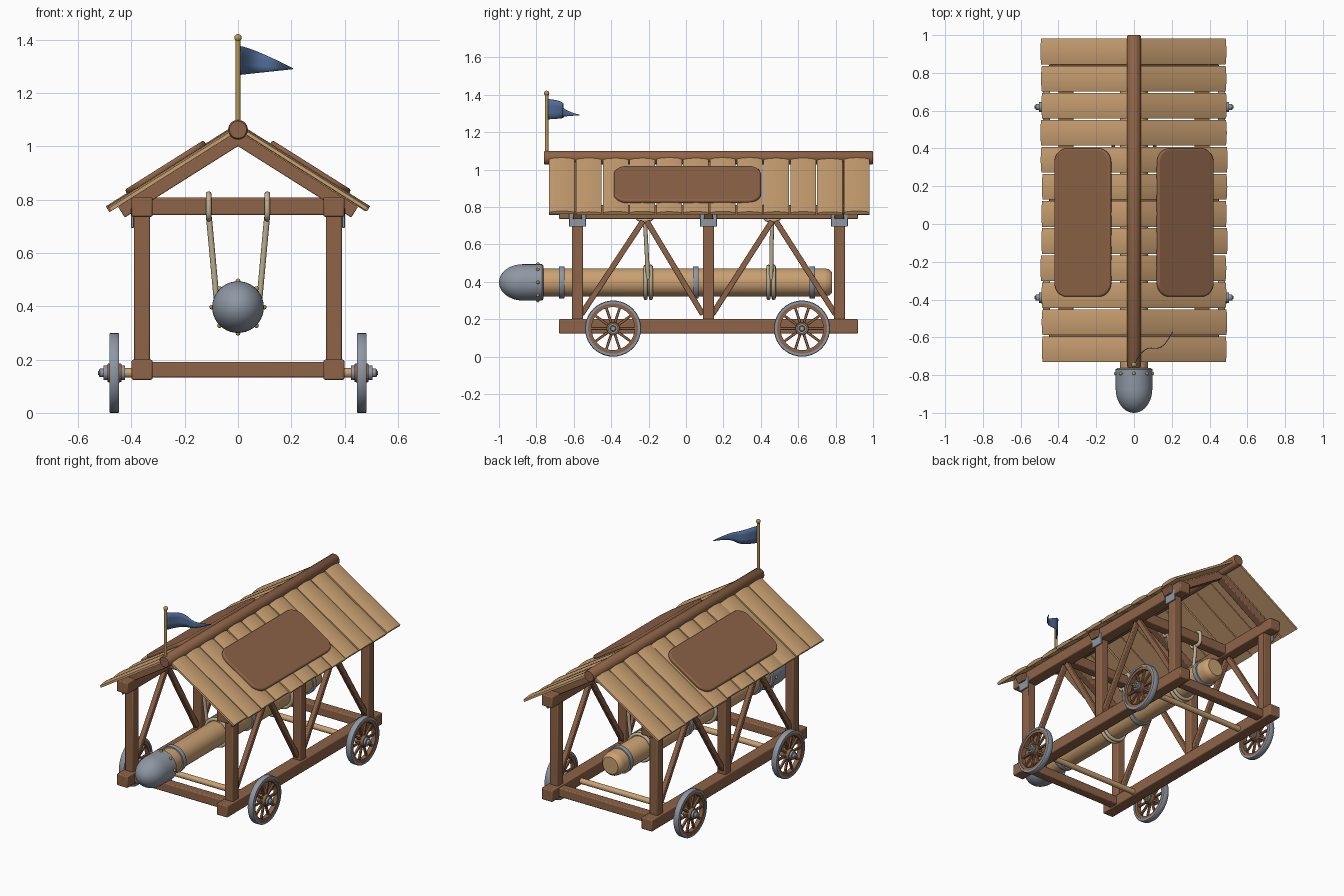
import bpy, bmesh, math, random
from mathutils import Matrix, Vector

if "Cube" in bpy.data.objects:
    bpy.data.objects.remove(bpy.data.objects["Cube"])

random.seed(4)

def mat(name, c):
    m = bpy.data.materials.new(name)
    m.diffuse_color = (*c, 1)
    m.use_nodes = True
    m.node_tree.nodes["Principled BSDF"].inputs["Base Color"].default_value = m.diffuse_color
    return m

BROWN = mat("dark wood", (0.27, 0.125, 0.063))
TAN = mat("light wood", (0.60, 0.36, 0.17))
STEEL = mat("steel", (0.27, 0.31, 0.37))
ROPE = mat("rope", (0.52, 0.44, 0.29))
BLUE = mat("blue cloth", (0.08, 0.15, 0.31))
BRASS = mat("brass", (0.48, 0.31, 0.09))

def smooth(ob, angle=40):
    bpy.ops.object.select_all(action='DESELECT')
    ob.select_set(True)
    bpy.context.view_layer.objects.active = ob
    bpy.ops.object.shade_smooth_by_angle(angle=math.radians(angle))

def finish(name, bm, m, M=None, bevel=0, segs=2):
    if M is not None:
        bm.transform(M)
    bmesh.ops.recalc_face_normals(bm, faces=bm.faces)
    me = bpy.data.meshes.new(name)
    bm.to_mesh(me)
    bm.free()
    me.materials.append(m)
    ob = bpy.data.objects.new(name, me)
    bpy.context.collection.objects.link(ob)
    smooth(ob)
    if bevel:
        b = ob.modifiers.new("bevel", 'BEVEL')
        b.width, b.segments, b.limit_method = bevel, segs, 'ANGLE'
    return ob

def box(name, c, size, m, bevel=0.006, M=None):
    bm = bmesh.new()
    bmesh.ops.create_cube(bm, size=1)
    bm.transform(Matrix.Translation(c) @ Matrix.Diagonal((*size, 1)))
    return finish(name, bm, m, M, bevel)

def along(p0, p1):
    p0, p1 = Vector(p0), Vector(p1)
    q = (p1 - p0).to_track_quat('Z', 'Y')
    return Matrix.Translation(p0) @ q.to_matrix().to_4x4(), (p1 - p0).length

def beam(name, p0, p1, w, m, bevel=0.005):
    M, L = along(p0, p1)
    return box(name, (0, 0, L / 2), (w, w, L), m, bevel, M)

def lathe(name, prof, p0, p1, m, n=32, closed=False):
    """Turn a (radius, distance) profile about the line p0 -> p1."""
    M, _ = along(p0, p1)
    bm = bmesh.new()
    rings = [[bm.verts.new((r * math.cos(2 * math.pi * i / n), r * math.sin(2 * math.pi * i / n), d))
              for i in range(n)] for r, d in prof]
    pairs = list(zip(rings, rings[1:])) + ([(rings[-1], rings[0])] if closed else [])
    for a, b in pairs:
        for i in range(n):
            j = (i + 1) % n
            bm.faces.new((a[i], a[j], b[j], b[i]))
    if not closed:
        bm.faces.new(rings[0])
        bm.faces.new(rings[-1])
    return finish(name, bm, m, M)

def rod(name, p0, p1, r, m, n=24):
    return lathe(name, [(r, 0), (r, (Vector(p1) - Vector(p0)).length)], p0, p1, m, n)

def ball(name, c, r, m):
    bm = bmesh.new()
    bmesh.ops.create_uvsphere(bm, u_segments=14, v_segments=8, radius=r)
    return finish(name, bm, m, Matrix.Translation(c))

def ring(name, c, a, b, r, m, power=1.0):
    """Rope loop around a beam: (a, b) are unit axes scaled by radius."""
    a, b, c = Vector(a), Vector(b), Vector(c)
    cu = bpy.data.curves.new(name, 'CURVE')
    cu.dimensions, cu.bevel_depth, cu.bevel_resolution = '3D', r, 3
    sp = cu.splines.new('POLY')
    sp.points.add(31)
    f = lambda v: math.copysign(abs(v) ** power, v)
    for i, p in enumerate(sp.points):
        t = 2 * math.pi * i / 32
        p.co = (*(c + a * f(math.cos(t)) + b * f(math.sin(t))), 1)
    sp.use_cyclic_u = True
    cu.materials.append(m)
    ob = bpy.data.objects.new(name, cu)
    bpy.context.collection.objects.link(ob)
    bpy.ops.object.select_all(action='DESELECT')
    ob.select_set(True)
    bpy.context.view_layer.objects.active = ob
    bpy.ops.object.convert(target='MESH')
    smooth(bpy.context.object, 60)

POSTS, TIES, AXLES = (-0.58, 0.12, 0.82), (-0.22, 0.46), (-0.39, 0.62)
ANG = math.atan(0.63)
ca, sa = math.cos(ANG), math.sin(ANG)

for s, side in ((-1, "left"), (1, "right")):
    x = 0.36 * s
    # frame: rails, posts, brackets, braces
    box(f"{side}_bottom_rail", (x, 0.12, 0.162), (0.078, 1.6, 0.076), BROWN)
    box(f"{side}_top_plate", (x, 0.12, 0.773), (0.078, 1.6, 0.074), BROWN)
    for y in POSTS:
        box(f"{side}_post", (x, y, 0.48), (0.06, 0.06, 0.58), BROWN)
        box(f"{side}_post_bracket", (0.396 * s, y, 0.732), (0.01, 0.09, 0.075), STEEL, 0.003)
    for y0, y1 in ((-0.56, -0.23), (0.09, -0.21), (0.14, 0.46), (0.80, 0.48)):
        beam(f"{side}_brace", (x, y0, 0.225), (x, y1, 0.725), 0.03, BROWN, 0.004)
    # roof slope: local x runs down the slope, local z is outward
    d, n = Vector((s * ca, 0, -sa)), Vector((s * sa, 0, ca))
    M = Matrix((d, (0, 1, 0), n)).transposed().to_4x4()
    M.translation = (0, 0, 1.072)
    for y in POSTS:
        box(f"{side}_rafter", (0.275, y, -0.036), (0.53, 0.05, 0.048), BROWN, 0.004, M)
    for i in range(12):
        # slightly cupped plank
        bm = bmesh.new()
        off = random.uniform(-0.003, 0.003)
        y = -0.735 + 0.1433 * (i + 0.5)
        u0, u1 = 0.03, 0.575 + random.uniform(-0.005, 0.004)
        prof = [(-0.068, -0.010), (-0.068, 0.003), (-0.045, 0.008), (0, 0.011),
                (0.045, 0.008), (0.068, 0.003), (0.068, -0.010)]
        ends = [[bm.verts.new((u, y + p, q + off)) for p, q in prof] for u in (u0, u1)]
        for k in range(7):
            j = (k + 1) % 7
            bm.faces.new((ends[0][k], ends[0][j], ends[1][j], ends[1][k]))
        bm.faces.new(ends[0])
        bm.faces.new(ends[1])
        finish(f"{side}_roof_plank", bm, TAN, M)
    # hide patch with rounded corners
    bm = bmesh.new()
    u0, u1, v0, v1, r = 0.135, 0.485, -0.385, 0.40, 0.075
    vs = []
    for k, (cu, cv) in enumerate(((u1 - r, v1 - r), (u0 + r, v1 - r), (u0 + r, v0 + r), (u1 - r, v0 + r))):
        for j in range(9):
            t = math.pi / 2 * (k + j / 8)
            vs.append(bm.verts.new((cu + r * math.cos(t), cv + r * math.sin(t), 0.004)))
    ext = bmesh.ops.extrude_face_region(bm, geom=[bm.faces.new(vs)])
    bmesh.ops.translate(bm, vec=(0, 0, 0.024),
                        verts=[v for v in ext['geom'] if isinstance(v, bmesh.types.BMVert)])
    finish(f"{side}_roof_hide", bm, BROWN, M, 0.009, 3)
    # wheels
    for y in AXLES:
        c0, c1 = Vector((0.446 * s, y, 0.15)), Vector((0.60 * s, y, 0.15))
        lathe(f"{side}_wheel_tire", [(0.134, 0), (0.147, 0), (0.15, 0.004), (0.15, 0.033), (0.147, 0.037), (0.134, 0.037)],
              c0, c1, STEEL, 40, True)
        lathe(f"{side}_wheel_rim", [(0.115, 0.004), (0.135, 0.004), (0.135, 0.033), (0.115, 0.033)],
              c0, c1, BROWN, 40, True)
        lathe(f"{side}_wheel_hub", [(0.034, -0.008), (0.036, 0.0), (0.036, 0.037), (0.034, 0.044)], c0, c1, BROWN)
        lathe(f"{side}_hub_cap", [(0.027, 0.04), (0.027, 0.058), (0.016, 0.058), (0.016, 0.072), (0.012, 0.076)],
              c0, c1, STEEL, 20)
        lathe(f"{side}_hub_collar", [(0.016, -0.03), (0.016, -0.022), (0.027, -0.022), (0.027, -0.006)],
              c0, c1, STEEL, 20)
        rod(f"{side}_axle_pin", (0.515 * s, y, 0.15), (0.526 * s, y, 0.15), 0.008, BRASS, 12)
        for k in range(10):
            t = 2 * math.pi * k / 10
            e = Vector((0, math.cos(t), math.sin(t)))
            c = Vector((0.465 * s, y, 0.15))
            beam(f"{side}_wheel_spoke", c + e * 0.03, c + e * 0.12, 0.014, BROWN, 0.003)
    # rope slings
    for y in TIES:
        yr = y + (0.018 if y < 0 else -0.005)
        ring(f"{side}_rope_loop", (0.11 * s, y, 0.775), (0, 0.044, 0), (0, 0, 0.046), 0.011, ROPE, 0.6)
        rod(f"{side}_rope", (0.109 * s, y, 0.735), (0.079 * s, yr, 0.41), 0.011, ROPE, 12)

# cross members, ties, axles
for y in (POSTS[0], POSTS[2]):
    box("bottom_cross_beam", (0, y, 0.162), (0.66, 0.06, 0.058), BROWN)
for y in TIES:
    box("tie_beam", (0, y, 0.775), (0.68, 0.062, 0.066), BROWN)
for y in AXLES:
    rod("axle", (-0.48, y, 0.15), (0.48, y, 0.15), 0.018, TAN)

# ridge pole
lathe("ridge_pole", [(0.032, 0), (0.037, 0.006), (0.037, 1.754), (0.032, 1.76)], (0, -0.76, 1.063), (0, 1, 1.063), BROWN)

# ram: log, steel head, bands, studs, rope coils
ZR = 0.397
lathe("ram_log", [(0.075, 0), (0.075, 1.51), (0.070, 1.535), (0.055, 1.55)], (0, -0.77, ZR), (0, 1, ZR), TAN, 40)
head = [(0.090, 0), (0.097, 0.006), (0.097, 0.11)]
head += [(max(0.097 * math.cos(t), 0.002), 0.11 + 0.127 * math.sin(t))
         for t in (math.pi / 2 * k / 10 for k in range(1, 11))]
lathe("ram_head", head, (0, -0.763, ZR), (0, -1, ZR), STEEL, 40)
for y in (-0.665, 0.053, 0.675):
    lathe("ram_band", [(0.07, -0.015), (0.084, -0.015), (0.086, -0.012), (0.086, 0.012), (0.084, 0.015), (0.07, 0.015)],
          (0, y, ZR), (0, y + 1, ZR), STEEL, 40, True)
for k in range(8):
    t = math.pi / 4 * k
    ball("head_stud", (0.098 * math.cos(t), -0.792, ZR + 0.098 * math.sin(t)), 0.009, BRASS)
for y in (-0.202, 0.455):
    for o in (-0.014, 0.014):
        ring("ram_rope_coil", (0, y + o, ZR), (0.084, 0, 0), (0, 0, 0.084), 0.011, ROPE)

# flag pole and pennant
rod("flag_pole", (0, -0.745, 1.06), (0, -0.745, 1.405), 0.009, BRASS, 16)
ball("pole_finial", (0, -0.745, 1.408), 0.014, BRASS)
bm = bmesh.new()
N, cols = 16, []
for i in range(N + 1):
    t = i / N
    px = 0.205 * t
    py = -0.745 + 0.175 * t + 0.03 * math.sin(2 * math.pi * t)
    top, low = 1.378 - 0.085 * t ** 1.3, 1.268 + 0.022 * t
    cols.append([bm.verts.new((px, py, low + (top - low) * k / 3)) for k in range(4)])
for a, b in zip(cols, cols[1:]):
    for k in range(3):
        bm.faces.new((a[k], b[k], b[k + 1], a[k + 1]))
flag = finish("pennant", bm, BLUE)
sol = flag.modifiers.new("thickness", 'SOLIDIFY')
sol.thickness, sol.offset = 0.004, 0
